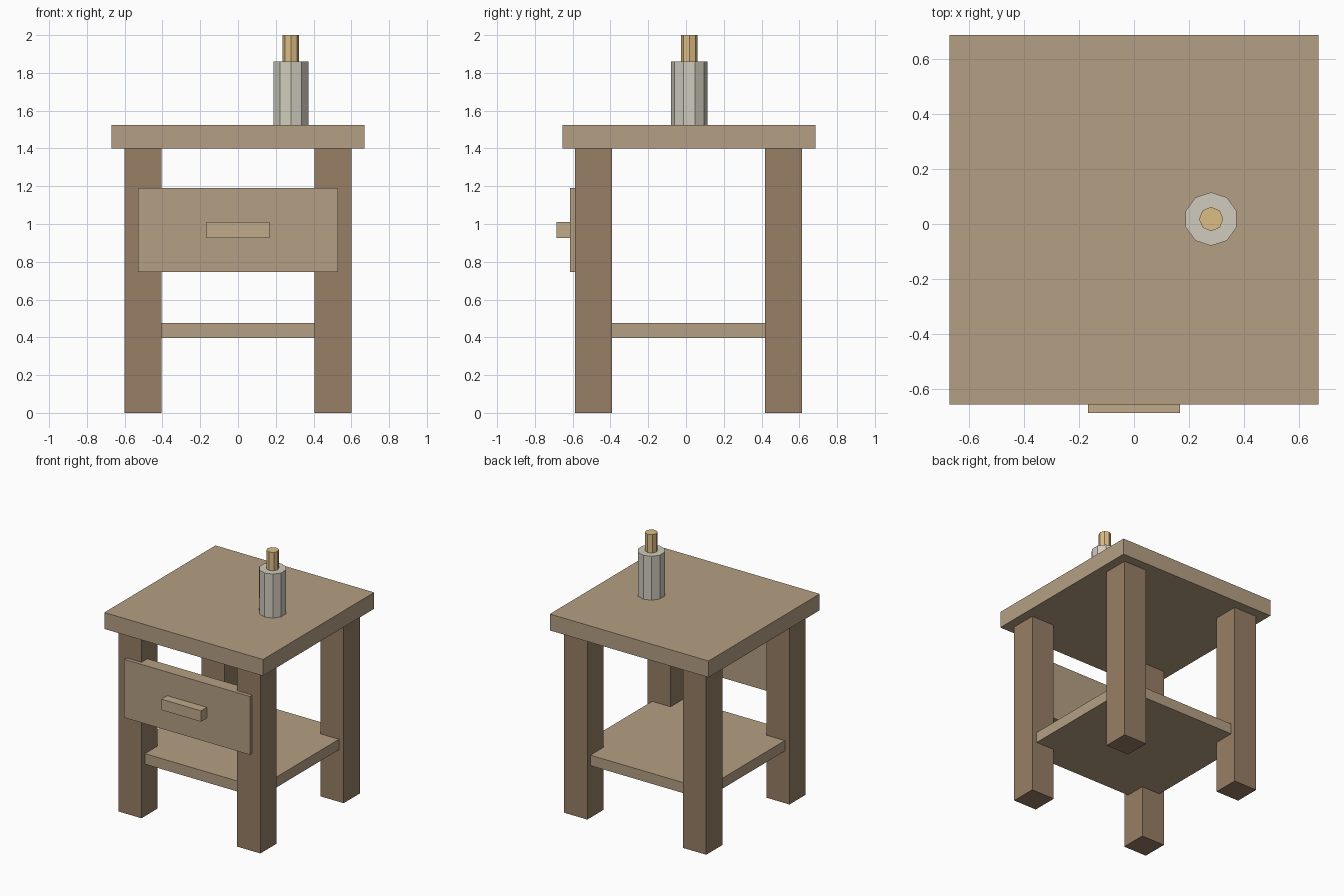
import bpy

if "Cube" in bpy.data.objects:
    bpy.data.objects.remove(bpy.data.objects["Cube"])

CY = 0.015  # table centre in y (the handle pushes the bounds forward)


def material(name, rgb):
    m = bpy.data.materials.new(name)
    m.diffuse_color = (*rgb, 1)
    m.use_nodes = True
    m.node_tree.nodes["Principled BSDF"].inputs["Base Color"].default_value = m.diffuse_color
    return m


wood = material("wood", (0.46, 0.35, 0.23))
dark_wood = material("dark_wood", (0.31, 0.21, 0.13))
handle_wood = material("handle_wood", (0.53, 0.40, 0.26))
pale = material("pale", (0.63, 0.60, 0.51))
gold = material("gold", (0.72, 0.51, 0.24))


def box(name, x, y, z, mat):
    """Box from (min, max) ranges on each axis."""
    ranges = (x, y, z)
    bpy.ops.mesh.primitive_cube_add(size=1, location=[(a + b) / 2 for a, b in ranges])
    ob = bpy.context.object
    ob.name = name
    ob.scale = [b - a for a, b in ranges]
    bpy.ops.object.transform_apply(location=False, rotation=False, scale=True)
    ob.data.materials.append(mat)
    return ob


def prism(name, sides, radius, z, mat):
    """Upright flat-sided cylinder at the bottle position."""
    bpy.ops.mesh.primitive_cylinder_add(
        vertices=sides, radius=radius, depth=z[1] - z[0],
        location=(0.28, CY + 0.003, (z[0] + z[1]) / 2))
    ob = bpy.context.object
    ob.name = name
    ob.data.materials.append(mat)
    return ob


# Table top and lower shelf
box("table_top", (-0.67, 0.67), (CY - 0.67, CY + 0.67), (1.40, 1.525), wood)
box("lower_shelf", (-0.56, 0.56), (CY - 0.56, CY + 0.56), (0.397, 0.477), wood)

# Four legs
for side, sx in (("left", -1), ("right", 1)):
    for end, sy in (("front", -1), ("back", 1)):
        cx, cy = sx * 0.502, CY - 0.002 + sy * 0.502
        box(f"{end}_{side}_leg", (cx - 0.098, cx + 0.098),
            (cy - 0.098, cy + 0.098), (0, 1.40), dark_wood)

# Drawer front with its handle
box("drawer_front", (-0.53, 0.53), (-0.615, -0.515), (0.745, 1.19), wood)
box("drawer_handle", (-0.167, 0.167), (-0.685, -0.61), (0.927, 1.01), handle_wood)

# Bottle standing on the top
prism("bottle_body", 10, 0.097, (1.525, 1.86), pale)
prism("bottle_neck", 8, 0.044, (1.86, 2.0), gold)
